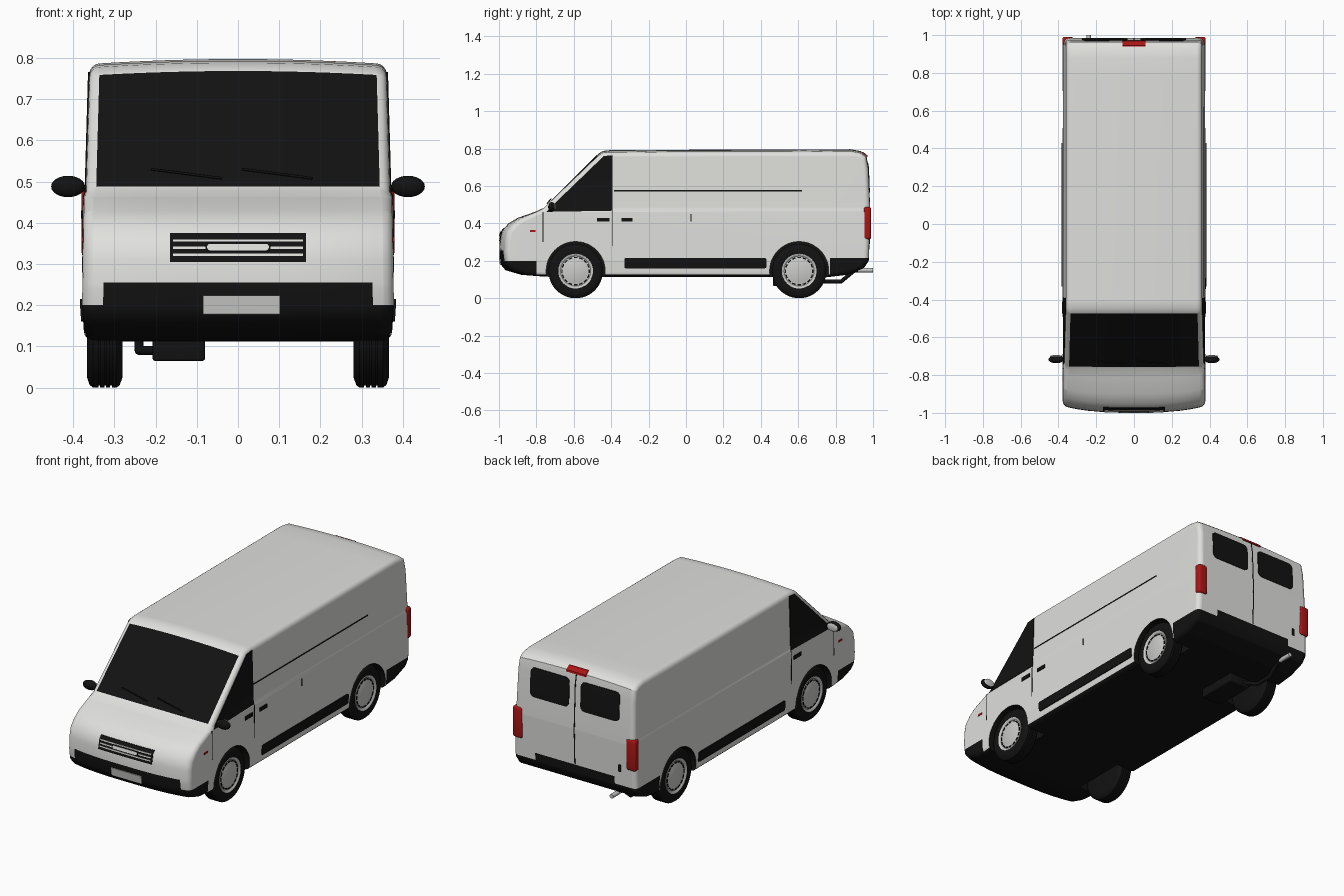
import bpy, bmesh, math
from mathutils import Vector, Matrix

cube = bpy.data.objects.get("Cube")
if cube:
    bpy.data.objects.remove(cube, do_unlink=True)


def material(name, rgb, rough=0.5):
    m = bpy.data.materials.new(name)
    m.use_nodes = True
    m.diffuse_color = (*rgb, 1)
    node = next(n for n in m.node_tree.nodes if n.type == 'BSDF_PRINCIPLED')
    node.inputs["Base Color"].default_value = (*rgb, 1)
    node.inputs["Roughness"].default_value = rough
    return m


WHITE = material("white_paint", (0.74, 0.74, 0.72))
BLACK = material("black_trim", (0.006, 0.006, 0.006))
RED = material("red_lens", (0.4, 0.008, 0.008))
GREY = material("light_grey_metal", (0.6, 0.6, 0.59))


def finish(name, bm, *mats, angle=35):
    bmesh.ops.recalc_face_normals(bm, faces=bm.faces)
    me = bpy.data.meshes.new(name)
    bm.to_mesh(me)
    bm.free()
    ob = bpy.data.objects.new(name, me)
    bpy.context.collection.objects.link(ob)
    for m in mats:
        me.materials.append(m)
    smooth(ob, angle)
    return ob


def smooth(ob, angle=35):
    bpy.ops.object.select_all(action='DESELECT')
    ob.select_set(True)
    bpy.context.view_layer.objects.active = ob
    bpy.ops.object.shade_smooth_by_angle(angle=math.radians(angle))


def cut(bm, axis, values):
    for v in values:
        n = Vector((0, 0, 0))
        n[axis] = 1
        bmesh.ops.bisect_plane(bm, geom=bm.verts[:] + bm.edges[:] + bm.faces[:],
                               plane_co=n * v, plane_no=n, dist=1e-5)


def lerp(table, t):
    if t <= table[0][0]:
        return table[0][1]
    for (a, p), (b, q) in zip(table, table[1:]):
        if t <= b:
            return p + (q - p) * (t - a) / (b - a)
    return table[-1][1]


# Body shape: nose and tail outlines are (z, y), side is (z, half width)
NOSE = [(0.15, -0.965), (0.18, -0.99), (0.24, -0.998), (0.31, -0.996), (0.36, -0.985), (0.4, -0.95)]
TAIL = [(0.16, 0.95), (0.2, 0.977), (0.45, 0.985), (0.7, 0.975), (0.765, 0.963), (0.787, 0.935)]
SIDE = [(0.11, 0.372), (0.2, 0.378), (0.46, 0.375), (0.475, 0.369), (0.79, 0.36)]
HALF = 0.37


def bow(x, y):
    return 0.035 * abs(x / HALF) ** 3 * min(1, max(0, (-0.75 - y) / 0.2))


# Body: extruded side profile, rounded along both flanks
top = [(-0.9, 0.43), (-0.8, 0.465), (-0.76, 0.484), (-0.47, 0.772), (-0.445, 0.788), (-0.4, 0.793), (0.88, 0.797)]
profile = [(-0.75, 0.115), (-0.88, 0.125)] + [(y, z) for z, y in NOSE] + top
profile += [(y, z) for z, y in reversed(TAIL)] + [(0.86, 0.125), (0.75, 0.112)]
bm = bmesh.new()
face = bm.faces.new([bm.verts.new((-HALF, y, z)) for y, z in profile])
ext = bmesh.ops.extrude_face_region(bm, geom=[face], use_keep_orig=True)
bmesh.ops.translate(bm, vec=(2 * HALF, 0, 0), verts=[g for g in ext["geom"] if isinstance(g, bmesh.types.BMVert)])
bmesh.ops.recalc_face_normals(bm, faces=bm.faces)
rim = [e for e in bm.edges if abs(e.verts[0].co.x - e.verts[1].co.x) < 1e-4]
bmesh.ops.bevel(bm, geom=rim, offset=0.024, segments=4, profile=0.5, affect='EDGES', clamp_overlap=False)
cut(bm, 0, [s * x for s in (-1, 1) for x in (0.06, 0.12, 0.18, 0.24, 0.29, 0.32, 0.345)])
cut(bm, 1, (-0.9, -0.81, 0.77, 0.955))
cut(bm, 2, (0.128, 0.2, 0.215, 0.255, 0.46, 0.475, 0.488, 0.768))
bm.normal_update()
for f in bm.faces:
    c, n = f.calc_center_median(), f.normal
    screen = n.y < -0.4 and n.z > 0.4 and abs(c.x) < 0.345 and 0.488 < c.z < 0.768
    front = c.y < -0.81 and c.z < (0.255 if abs(c.x) < 0.32 and c.y < -0.9 else 0.2)
    rear = c.y > 0.77 and c.z < (0.255 if abs(c.x) < 0.24 and c.y > 0.955 else 0.215)
    f.material_index = int(screen or front or rear or c.z < 0.128)
for v in bm.verts:
    x, y, z = v.co
    t = abs(x) / HALF
    v.co.y += bow(x, y)
    v.co.x *= lerp(SIDE, z) / HALF
    v.co.z -= 0.012 * t * t * max(0, (z - 0.5) / 0.29)
body = finish("body", bm, WHITE, BLACK)

# Wheel arches cut out of the body
AXLES = {"front": -0.59, "rear": 0.605}
RADIUS = 0.145
turn = Matrix.Rotation(math.pi / 2, 4, 'Y')
for y in AXLES.values():
    for s in (-1, 1):
        bm = bmesh.new()
        bmesh.ops.create_cone(bm, cap_ends=True, segments=48, radius1=0.158, radius2=0.158, depth=0.3,
                              matrix=Matrix.Translation((s * 0.4, y, RADIUS)) @ turn)
        for f in bm.faces:
            f.material_index = 1
        cutter = finish("arch_cutter", bm, WHITE, BLACK)
        cutter.hide_render = True
        mod = body.modifiers.new("arch", 'BOOLEAN')
        mod.operation, mod.solver, mod.object = 'DIFFERENCE', 'EXACT', cutter
        bpy.context.view_layer.objects.active = body
        bpy.ops.object.modifier_apply(modifier=mod.name)
        bpy.data.objects.remove(cutter, do_unlink=True)
smooth(body)
body.modifiers.new("even_shading", 'WEIGHTED_NORMAL').keep_sharp = True


# Thin plates laid on the body surface
def on_side(s):
    return lambda u, v, d: (s * (lerp(SIDE, v) + d), u, v)


def on_nose(u, v, d):
    y = lerp(NOSE, v)
    return (u, y + bow(u, y) - d, v)


def on_tail(u, v, d):
    return (u, lerp(TAIL, v) + d, v)


def plate(name, outline, surface, mat, proud=0.003):
    bm = bmesh.new()
    bm.faces.new([bm.verts.new((u, v, 0)) for u, v in outline])
    cut(bm, 0, [i * 0.06 for i in range(-16, 17)])
    cut(bm, 1, [z for z, _ in SIDE + NOSE + TAIL])
    ext = bmesh.ops.extrude_face_region(bm, geom=bm.faces[:], use_keep_orig=True)
    outer = {g for g in ext["geom"] if isinstance(g, bmesh.types.BMVert)}
    for v in bm.verts:
        v.co = surface(v.co.x, v.co.y, proud if v in outer else -0.004)
    return finish(name, bm, mat, angle=25)


def rect(a, b, c, d, r=0.0):
    if not r:
        return [(a, c), (b, c), (b, d), (a, d)]
    corners = [(b - r, d - r, 0), (a + r, d - r, 1), (a + r, c + r, 2), (b - r, c + r, 3)]
    return [(x + r * math.cos(t), z + r * math.sin(t)) for x, z, q in corners
            for t in ((q + k / 3) * math.pi / 2 for k in range(4))]


cab = [(-0.745, 0.462), (-0.725, 0.485), (-0.44, 0.76), (-0.392, 0.765), (-0.392, 0.468)]
for s, n in ((1, "left"), (-1, "right")):
    side = on_side(s)
    plate(n + "_cab_window", cab, side, BLACK)
    plate(n + "_side_moulding", rect(-0.33, 0.43, 0.16, 0.215, 0.008), side, BLACK, 0.005)
    plate(n + "_door_handle", rect(-0.475, -0.41, 0.41, 0.43), side, BLACK, 0.005)
    plate(n + "_door_seam", rect(-0.394, -0.389, 0.28, 0.47), side, BLACK, 0.001)
    plate(n + "_wing_seam", rect(-0.767, -0.762, 0.3, 0.46), side, BLACK, 0.001)
    plate(n + "_indicator", rect(-0.835, -0.805, 0.355, 0.365), side, RED)
    plate(n + "_rear_window", rect(*sorted((s * 0.035, s * 0.275)), 0.565, 0.725, 0.025), on_tail, BLACK)
plate("sliding_door_rail", rect(-0.385, 0.62, 0.572, 0.578), on_side(1), BLACK, 0.002)
plate("sliding_door_handle", rect(-0.345, -0.285, 0.41, 0.43), on_side(1), BLACK, 0.005)
plate("fuel_flap_seam", rect(0.025, 0.03, 0.41, 0.45), on_side(1), BLACK, 0.001)
plate("rear_door_seam", rect(-0.003, 0.003, 0.26, 0.76), on_tail, BLACK, 0.001)
plate("rear_door_handle", rect(-0.285, -0.27, 0.29, 0.33), on_tail, BLACK)
plate("high_brake_light", rect(-0.06, 0.06, 0.755, 0.783), on_tail, RED, 0.006)

# Grille and number plate
plate("grille", rect(-0.165, 0.165, 0.305, 0.375), on_nose, BLACK)
for i, z in enumerate((0.323, 0.339, 0.357)):
    plate(f"grille_bar_{i}", rect(-0.157, 0.157, z - 0.003, z + 0.003), on_nose, WHITE, 0.006)
plate("grille_centre_rim", rect(-0.079, 0.079, 0.329, 0.353, 0.008), on_nose, BLACK, 0.0075)
plate("grille_centre", rect(-0.075, 0.075, 0.333, 0.349, 0.007), on_nose, WHITE, 0.009)
plate("number_plate", rect(-0.085, 0.102, 0.177, 0.224), on_nose, GREY, 0.005)


def box(name, lo, hi, mat, bevel=0.0):
    bm = bmesh.new()
    lo, hi = Vector(lo), Vector(hi)
    bmesh.ops.create_cube(bm, size=1, matrix=Matrix.Translation((lo + hi) / 2) @ Matrix.Diagonal((*(hi - lo), 1)))
    if bevel:
        bmesh.ops.bevel(bm, geom=bm.edges[:], offset=bevel, segments=3, profile=0.5, affect='EDGES')
    return finish(name, bm, mat)


def pipe(name, pts, r, mat):
    cu = bpy.data.curves.new(name, 'CURVE')
    cu.dimensions, cu.bevel_depth, cu.bevel_resolution, cu.use_fill_caps = '3D', r, 2, True
    sp = cu.splines.new('POLY')
    sp.points.add(len(pts) - 1)
    for p, co in zip(sp.points, pts):
        p.co = (*co, 1)
    cu.materials.append(mat)
    bpy.context.collection.objects.link(bpy.data.objects.new(name, cu))


# Wheels: turned tyre and hub, with a ring of dark slots
def lathe(name, prof, centre, s, mat):
    bm = bmesh.new()
    vs = [bm.verts.new((s * x, 0, r)) for x, r in prof]
    edges = [bm.edges.new(p) for p in zip(vs, vs[1:])]
    bmesh.ops.spin(bm, geom=vs + edges, cent=(0, 0, 0), axis=(1, 0, 0), angle=2 * math.pi, steps=48)
    bmesh.ops.remove_doubles(bm, verts=bm.verts, dist=1e-4)
    bmesh.ops.translate(bm, vec=centre, verts=bm.verts)
    return finish(name, bm, mat)


tread = [(0.287, 0.139), (0.295, RADIUS)]
for x in (0.308, 0.322, 0.336):
    tread += [(x - 0.002, RADIUS), (x - 0.002, 0.14), (x + 0.002, 0.14), (x + 0.002, RADIUS)]
tyre = [(0.28, 0.0), (0.28, 0.12)] + tread + [(0.351, RADIUS), (0.36, 0.138), (0.366, 0.12), (0.362, 0.092), (0.35, 0.088), (0.35, 0.0)]
hub = [(0.35, 0.095), (0.365, 0.093), (0.364, 0.087), (0.358, 0.08), (0.36, 0.06), (0.365, 0.045), (0.364, 0.0)]
for axle, y in AXLES.items():
    for s, n in ((1, "left"), (-1, "right")):
        name = f"{axle}_{n}"
        lathe(name + "_tyre", tyre, (0, y, RADIUS), s, BLACK)
        lathe(name + "_hub", hub, (0, y, RADIUS), s, GREY)
        bm = bmesh.new()
        for i in range(16):
            m = Matrix.Rotation(i * math.pi / 8, 4, 'X') @ Matrix.Translation((s * 0.357, 0, 0.073))
            bmesh.ops.create_cube(bm, size=1, matrix=m @ Matrix.Diagonal((0.008, 0.02, 0.007, 1)))
        bmesh.ops.translate(bm, vec=(0, y, RADIUS), verts=bm.verts)
        finish(name + "_hub_slots", bm, BLACK)

# Mirrors and tail lights
for s, n in ((1, "left"), (-1, "right")):
    for part, y, size, mat in (("mirror", -0.717, (0.041, 0.02, 0.026, 1), BLACK),
                               ("mirror_glass", -0.7, (0.034, 0.006, 0.021, 1), GREY)):
        bm = bmesh.new()
        bmesh.ops.create_uvsphere(bm, u_segments=24, v_segments=12, radius=1,
                                  matrix=Matrix.Translation((s * 0.412, y, 0.488)) @ Matrix.Diagonal(size))
        finish(f"{n}_{part}", bm, mat)
    pipe(n + "_mirror_arm", [(s * 0.35, -0.715, 0.483), (s * 0.39, -0.715, 0.485)], 0.008, BLACK)
    xs = sorted((s * 0.32, s * 0.379))
    box(n + "_tail_light", (xs[0], 0.95, 0.315), (xs[1], 0.99, 0.488), RED, 0.012)

# Wipers
for i, x in enumerate((-0.21, 0.01)):
    pipe(f"wiper_{i}", [(x, -0.722, 0.53), (x + 0.17, -0.742, 0.508)], 0.003, BLACK)

# Exhaust
box("silencer", (-0.207, 0.465, 0.065), (-0.08, 0.7, 0.13), BLACK, 0.006)
pipe("exhaust_pipe", [(-0.15, 0.68, 0.09), (-0.24, 0.73, 0.09), (-0.24, 0.83, 0.09), (-0.24, 0.9, 0.148), (-0.24, 0.94, 0.15)], 0.011, BLACK)
pipe("exhaust_tip", [(-0.24, 0.92, 0.15), (-0.24, 1.0, 0.15)], 0.012, GREY)
